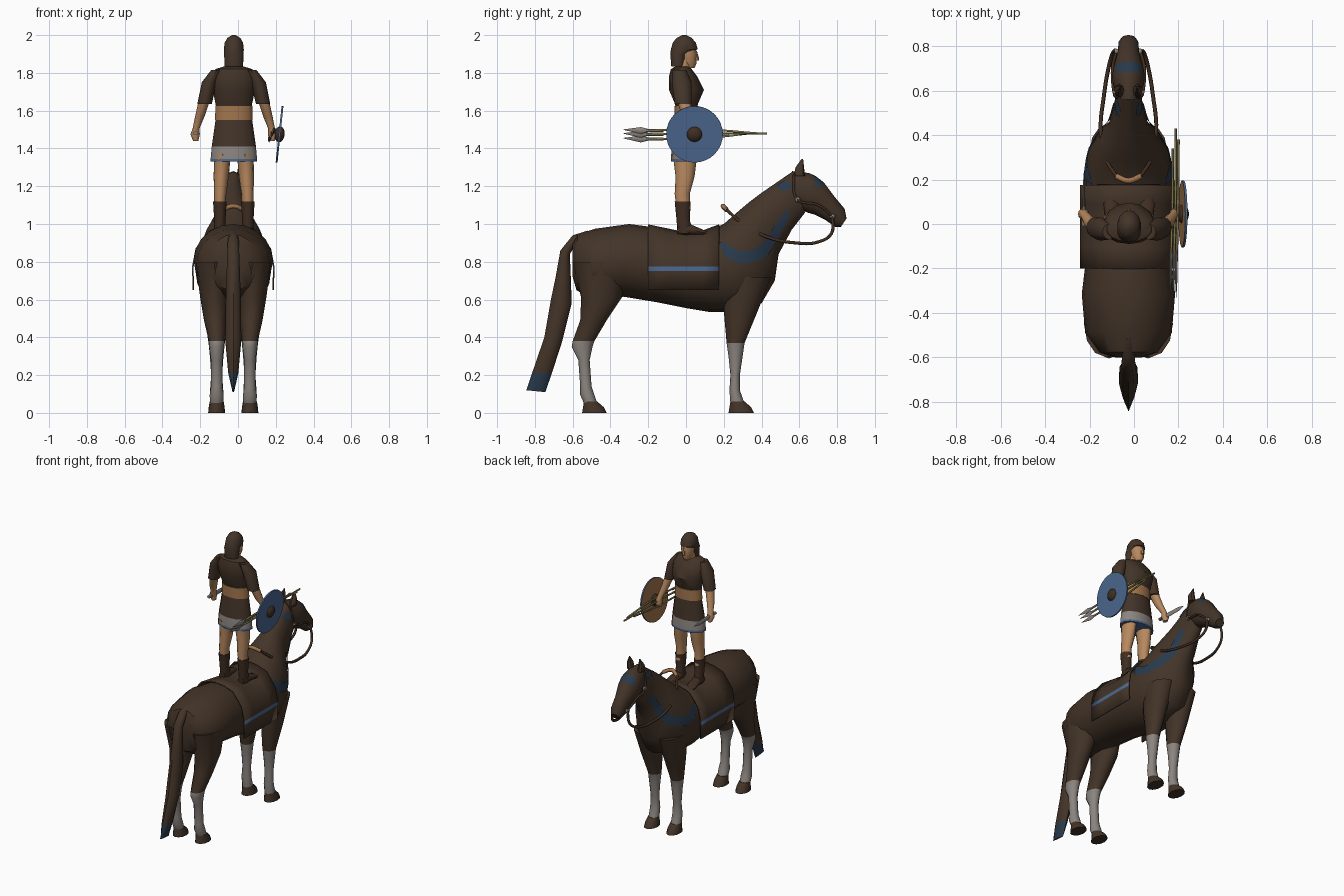
import bpy, bmesh, math
from mathutils import Vector, Matrix
from mathutils.bvhtree import BVHTree

if "Cube" in bpy.data.objects:
    bpy.data.objects.remove(bpy.data.objects["Cube"])


def material(name, rgb):
    m = bpy.data.materials.new(name)
    m.use_nodes = True
    m.diffuse_color = (*rgb, 1)
    m.node_tree.nodes["Principled BSDF"].inputs["Base Color"].default_value = (*rgb, 1)
    return m


BROWN = material("dark brown", (.056, .034, .021))
GREY = material("warm grey", (.26, .235, .215))
BLUE = material("blue", (.07, .135, .27))
NAVY = material("navy", (.022, .042, .072))
SKIN = material("skin", (.48, .25, .115))
TAN = material("tan", (.36, .18, .075))
WOOD = material("olive wood", (.22, .18, .07))
LEATHER = material("leather", (.05, .027, .016))
MID = -.025


def finish(name, bm, mats, rule=None, angle=40):
    """Turn a bmesh into a smooth object; rule picks the material of a face."""
    bmesh.ops.recalc_face_normals(bm, faces=bm.faces)
    if rule:
        for f in bm.faces:
            f.material_index = int(rule(f))
    me = bpy.data.meshes.new(name)
    bm.to_mesh(me)
    bm.free()
    ob = bpy.data.objects.new(name, me)
    bpy.context.collection.objects.link(ob)
    for m in mats:
        me.materials.append(m)
    bpy.ops.object.select_all(action='DESELECT')
    bpy.context.view_layer.objects.active = ob
    ob.select_set(True)
    bpy.ops.object.shade_smooth_by_angle(angle=math.radians(angle))
    return ob


def loft(name, rings, mats, rule=None, side=1, n=14, mid=MID):
    """Skin ellipses, each given by two end points (y, z, y, z), half width, x offset."""
    bm = bmesh.new()
    loops = []
    for y1, z1, y2, z2, w, *x in rings:
        a, b = Vector((0, y1, z1)), Vector((0, y2, z2))
        c, h = (a + b) / 2, (a - b) / 2
        c.x = mid + side * (x[0] if x else 0)
        loops.append([bm.verts.new(c + h * math.cos(t) + Vector((w * math.sin(t), 0, 0)))
                      for t in (math.tau * i / n for i in range(n))])
    for p, q in zip(loops, loops[1:]):
        for i in range(n):
            j = (i + 1) % n
            bm.faces.new((p[i], p[j], q[j], q[i]))
    bm.faces.new(loops[0])
    bm.faces.new(loops[-1])
    return finish(name, bm, mats, rule)


def cord(name, points, radius, mat):
    cu = bpy.data.curves.new(name, 'CURVE')
    cu.dimensions = '3D'
    cu.bevel_depth, cu.bevel_resolution, cu.resolution_u = radius, 1, 6
    sp = cu.splines.new('BEZIER')
    sp.bezier_points.add(len(points) - 1)
    for p, co in zip(sp.bezier_points, points):
        p.co = co
        p.handle_left_type = p.handle_right_type = 'AUTO'
    ob = bpy.data.objects.new(name, cu)
    bpy.context.collection.objects.link(ob)
    cu.materials.append(mat)


def level(z, front, back, w, x=0):
    return (front, z, back, z, w, x)


# Horse body with neck, and head
body = loft("horse_body", [
    (-.60, .90, -.60, .72, .06), (-.575, .945, -.58, .65, .13), (-.48, .975, -.5, .6, .195),
    (-.3, 1.0, -.33, .615, .21), (-.15, .98, -.15, .585, .19), (0, .945, 0, .555, .195),
    (.12, .965, .12, .535, .2), (.2, 1.0, .27, .535, .2), (.28, 1.07, .4, .58, .175),
    (.34, 1.12, .47, .7, .13), (.40, 1.165, .49, .84, .09), (.48, 1.22, .56, .97, .068),
    (.56, 1.275, .63, 1.06, .055)], [BROWN], n=20)
loft("horse_head", [
    (.56, 1.28, .57, 1.1, .05), (.65, 1.27, .62, 1.07, .072), (.685, 1.255, .645, 1.06, .075),
    (.73, 1.22, .68, 1.05, .068), (.79, 1.14, .74, 1.02, .05), (.84, 1.08, .79, .985, .045),
    (.85, 1.03, .82, .985, .033)], [BROWN, NAVY],
    lambda f: f.calc_center_median().z > 1.2 and f.calc_center_median().y > .67)

# Tail with a coloured tip
loft("tail", [
    (-.5, .92, -.52, .965, .02), (-.58, .9, -.6, .94, .03), (-.615, .84, -.665, .86, .033),
    (-.61, .72, -.69, .72, .038), (-.605, .58, -.715, .6, .042), (-.655, .38, -.75, .4, .045),
    (-.71, .21, -.815, .21, .028), (-.745, .11, -.845, .12, .005)], [BROWN, NAVY],
    lambda f: f.calc_center_median().z < .2, n=10)

# Legs, hooves, ears, bits and reins on both sides
hind = [level(.8, -.3, -.6, .1, .1), level(.61, -.34, -.555, .075, .1),
        level(.49, -.42, -.56, .06, .095), level(.38, -.485, -.6, .042, .088),
        level(.35, -.495, -.605, .04, .088), level(.28, -.51, -.57, .03, .088),
        level(.14, -.5, -.56, .03, .088), level(.095, -.485, -.56, .037, .088),
        level(.05, -.47, -.54, .035, .088)]
fore = [level(.72, .45, .2, .085, .09), level(.54, .38, .2, .065, .092),
        level(.37, .31, .215, .043, .088), level(.3, .3, .225, .036, .088),
        level(.2, .285, .235, .029, .088), level(.12, .285, .23, .035, .088),
        level(.05, .31, .235, .035, .088)]
for s, word in ((1, "left"), (-1, "right")):
    for part, rings in (("hind", hind), ("front", fore)):
        loft(f"{part}_leg_{word}", rings, [BROWN, GREY],
             lambda f: f.calc_center_median().z < .372, s, 12)
        toe, heel = rings[-1][0], rings[-1][2]
        loft(f"{part}_hoof_{word}", [level(.06, toe, heel, .037, .088),
             level(.03, toe + .035, heel - .005, .042, .088),
             level(0, toe + .05, heel - .01, .045, .088)], [BROWN], None, s, 12)
    loft(f"ear_{word}", [level(1.255, .63, .57, .022, .04), level(1.3, .625, .58, .02, .045),
                         level(1.345, .62, .612, .003, .04)], [BROWN], None, s, 8)
    for y, z, w in ((.775, 1.04, .055), (.59, 1.13, .062)):
        bm = bmesh.new()
        spot = Matrix.Translation((MID + s * w, y, z)) @ Matrix.Rotation(math.pi / 2, 4, 'Y')
        bmesh.ops.create_cone(bm, cap_ends=True, segments=12, radius1=.016, radius2=.012,
                              depth=.014, matrix=spot)
        finish(f"bridle_disc_{word}", bm, [GREY])
    cord(f"cheek_strap_{word}", [(MID + s * x, y, z) for x, y, z in
         ((.055, .775, 1.04), (.072, .7, 1.1), (.064, .59, 1.13), (.04, .57, 1.26))], .007, LEATHER)
    cord(f"rein_{word}", [(MID + s * x, y, z) for x, y, z in
         ((.055, .775, 1.04), (.07, .77, .95), (.09, .7, .905), (.11, .58, .9), (.125, .42, .935),
          (.1, .29, 1.01), (.055, .215, 1.075))], .009, LEATHER)
cord("rein_handle", [(MID + x, y, z) for x, y, z in
     ((-.055, .215, 1.075), (0, .195, 1.095), (.055, .215, 1.075))], .013, TAN)

# Breast band and neck patch, draped onto the body as thin plates
tree = BVHTree.FromPolygons([v.co.copy() for v in body.data.vertices],
                            [tuple(p.vertices) for p in body.data.polygons])


def drape(name, path, mat, s):
    bm = bmesh.new()
    rows = []
    for y, z, h in path:
        row = []
        for k in (-1, 0, 1):
            ray = Vector((MID + s, y - k * h * .4, z + k * h))
            hit = tree.ray_cast(ray, Vector((-s, 0, 0)))
            if hit[0] is None:
                hit = tree.find_nearest(Vector((MID + s * .05, ray.y, ray.z)))
            row.append(bm.verts.new(hit[0] + hit[1] * .006))
        rows.append(row)
    for p, q in zip(rows, rows[1:]):
        for k in (0, 1):
            bm.faces.new((p[k], p[k + 1], q[k + 1], q[k]))
    finish(name, bm, [mat])


for s, word in ((1, "left"), (-1, "right")):
    drape(f"breast_band_{word}", [(.19, .865, .035), (.23, .85, .045), (.28, .825, .035),
          (.33, .825, .028), (.38, .84, .03), (.42, .87, .03), (.46, .93, .03), (.5, 1.0, .025),
          (.54, 1.06, .02)], NAVY, s)
    drape(f"neck_patch_{word}", [(.49, 1.19, .012), (.53, 1.2, .025), (.555, 1.21, .015)], NAVY, s)

# Saddle cloth with a stripe on each side
bm = bmesh.new()
half = [(.215, .65), (.218, .75), (.218, .775), (.2, .87), (.13, .965), (.06, .99)]
outline = half + [(0, .998)] + [(-x, z) for x, z in reversed(half)]
rows = [[bm.verts.new((MID + x, y, z - sag * max(0, z - .78) / .21)) for x, z in outline]
        for y, sag in ((-.2, 0), (-.1, .02), (0, .04), (.09, .03), (.175, 0))]
for p, q in zip(rows, rows[1:]):
    for i in range(len(outline) - 1):
        bm.faces.new((p[i], p[i + 1], q[i + 1], q[i]))
cloth = finish("saddle_cloth", bm, [BROWN, BLUE],
               lambda f: .745 < f.calc_center_median().z < .78)
cloth.modifiers.new("thickness", 'SOLIDIFY').thickness = .008

# Rider: torso, belt, skirt, head and helmet
RX = -.022
loft("tunic", [level(1.6, .055, -.05, .095), level(1.64, .065, -.06, .1),
     level(1.71, .095, -.09, .115), level(1.78, .06, -.09, .122), level(1.82, .03, -.08, .1),
     level(1.835, .015, -.055, .05)], [BROWN], mid=RX)
loft("belt", [level(1.55, .066, -.06, .102), level(1.625, .066, -.06, .1)], [TAN], mid=RX)
loft("skirt", [level(1.56, .062, -.055, .098), level(1.41, .075, -.075, .12),
     level(1.345, .08, -.08, .126), level(1.33, .08, -.08, .127)], [BROWN, GREY, BLUE],
     lambda f: (f.calc_center_median().z < 1.41) + (f.calc_center_median().z < 1.345), mid=RX)
loft("neck", [level(1.8, .025, -.055, .045), level(1.87, .03, -.05, .038)], [SKIN], mid=RX)
loft("face", [level(1.825, .045, -.02, .022), level(1.85, .055, -.03, .035),
     level(1.9, .057, -.04, .044), level(1.945, .05, -.04, .045)], [SKIN], mid=RX)
loft("nose", [level(1.865, .068, .04, .01), level(1.875, .07, .04, .01),
     level(1.915, .058, .04, .005)], [SKIN], n=6, mid=RX)
loft("helmet", [level(1.835, -.005, -.078, .05), level(1.9, .01, -.083, .053),
     level(1.925, .062, -.08, .054), level(1.96, .052, -.07, .05), level(1.985, .03, -.05, .035),
     level(2.0, .0, -.02, .01)], [BROWN], mid=RX)

# Rider limbs, mirrored
limbs = {
    "sleeve": (BROWN, [level(1.815, 0, -.07, .03, .09), level(1.75, .03, -.075, .04, .13),
                       level(1.635, .03, -.06, .038, .155)]),
    "forearm": (SKIN, [level(1.66, .02, -.05, .03, .155), level(1.57, .04, -.02, .025, .18),
                       level(1.505, .06, .02, .018, .2), level(1.475, .07, .02, .025, .205),
                       level(1.44, .065, .03, .014, .202)]),
    "thigh": (SKIN, [level(1.37, .06, -.07, .044, .06), level(1.25, .045, -.055, .04, .067),
                     level(1.16, .02, -.06, .032, .072), level(1.08, .025, -.05, .03, .074)]),
    "boot": (LEATHER, [level(1.12, .025, -.06, .036, .074), level(1.02, .02, -.05, .03, .074),
                       level(.95, .04, -.045, .03, .074)]),
    "foot": (LEATHER, [(-.045, .99, -.045, .94, .022, .074), (.02, 1.0, .02, .94, .033, .074),
                       (.09, .97, .09, .94, .035, .08), (.13, .955, .13, .942, .02, .08)])}
for s, word in ((1, "left"), (-1, "right")):
    for part, (mat, rings) in limbs.items():
        loft(f"{part}_{word}", rings, [mat], None, s, 12, RX)

# Round shield with boss
tilt = Matrix.Translation((.22, .045, 1.475)) @ Matrix.Rotation(math.radians(96), 4, 'Y')
bm = bmesh.new()
bmesh.ops.create_cone(bm, cap_ends=True, segments=32, radius1=.15, radius2=.15, depth=.01, matrix=tilt)
finish("shield", bm, [BLUE, TAN], lambda f: f.normal.x < -.5)
bm = bmesh.new()
bmesh.ops.create_uvsphere(bm, u_segments=16, v_segments=8, radius=.042,
                          matrix=tilt @ Matrix.Diagonal((1, 1, .65, 1)))
finish("shield_boss", bm, [LEATHER])

# Bundle of javelins and a short blade
for i, (x, z, end) in enumerate(((.165, 1.45, .34), (.178, 1.475, .43), (.19, 1.495, .38))):
    cord(f"javelin_shaft_{i}", [(x, -.2, z), (x + .008, .1, z + .005), (x + .01, end, 1.48)], .006, WOOD)
    loft(f"javelin_head_{i}", [(-.12, z + .009, -.12, z - .009, .006), (-.2, z + .008, -.2, z - .008, .006),
         (-.24, z + .018, -.24, z - .018, .007), (-.33, z + .006, -.33, z + .003, .001)],
         [GREY], n=6, mid=x)
loft("blade", [(-.01, 1.49, -.01, 1.47, .012), (.06, 1.49, .06, 1.47, .012),
     (.08, 1.495, .08, 1.46, .006), (.18, 1.49, .18, 1.46, .005), (.23, 1.477, .23, 1.473, .001)],
     [GREY], n=8, mid=-.225)
